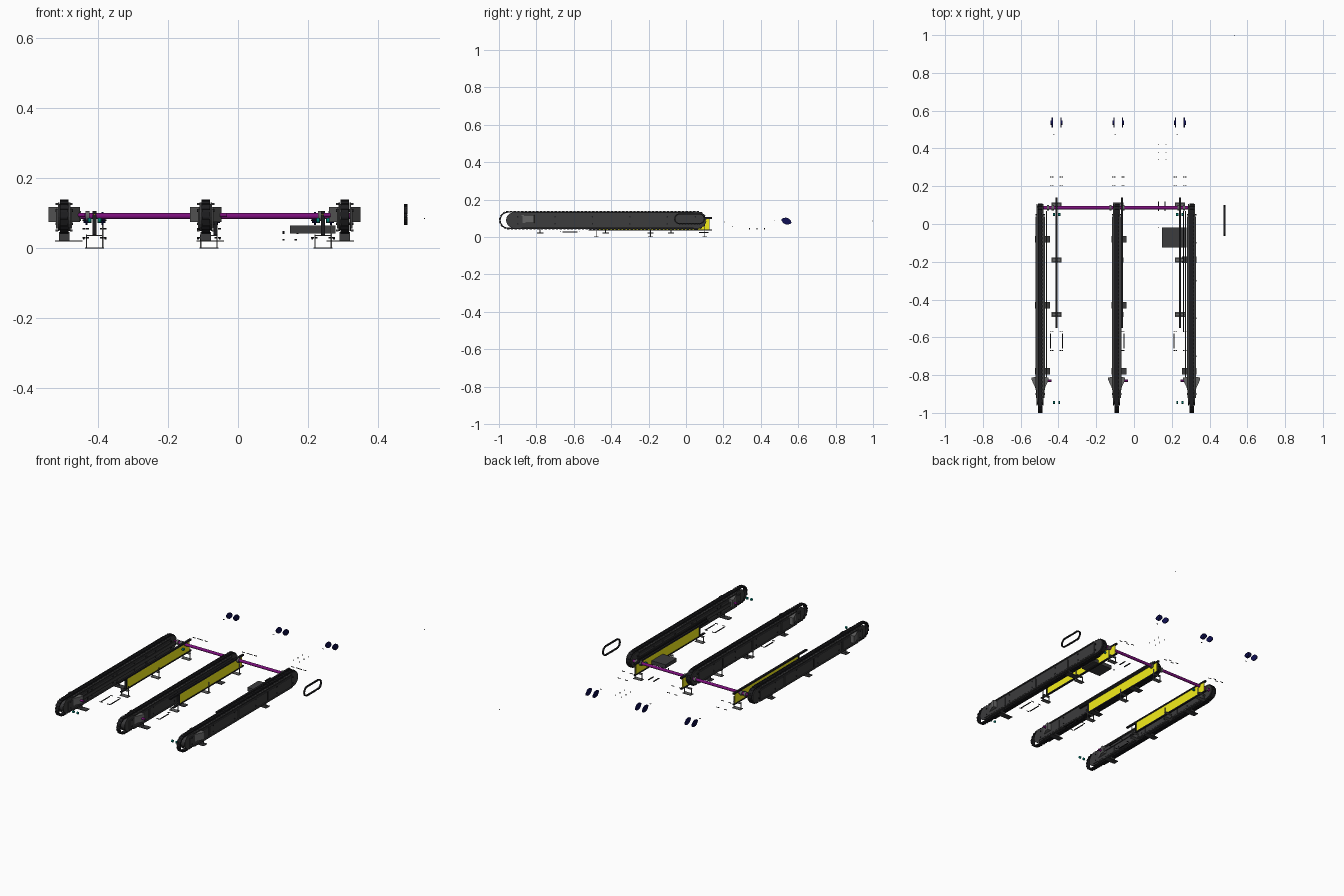
import bpy, bmesh, math
from mathutils import Matrix, Vector

if "Cube" in bpy.data.objects:
    bpy.data.objects.remove(bpy.data.objects["Cube"])


def mat(name, r, g, b):
    m = bpy.data.materials.new(name)
    m.diffuse_color = (r, g, b, 1)
    m.use_nodes = True
    m.node_tree.nodes["Principled BSDF"].inputs["Base Color"].default_value = m.diffuse_color
    return m


DARK = mat("dark_grey", .045, .045, .047)
BLACK = mat("black", .012, .012, .014)
GREY = mat("mid_grey", .13, .13, .13)
YELLOW = mat("yellow", .9, .85, .01)
PURPLE = mat("purple", .2, .005, .2)
NAVY = mat("navy", .005, .005, .09)
TEAL = mat("teal", .0, .22, .18)


def finish(name, bm, m):
    bmesh.ops.recalc_face_normals(bm, faces=bm.faces)
    me = bpy.data.meshes.new(name)
    bm.to_mesh(me)
    bm.free()
    me.materials.append(m)
    ob = bpy.data.objects.new(name, me)
    bpy.context.collection.objects.link(ob)
    return ob


def add_box(bm, c, s, rot=None):
    M = Matrix.Translation(c) @ (rot or Matrix()) @ Matrix.Diagonal((*s, 1))
    bmesh.ops.create_cube(bm, size=1, matrix=M)


def add_rod(bm, c, r, length, axis='X', seg=20):
    R = {'X': Matrix.Rotation(math.pi / 2, 4, 'Y'),
         'Y': Matrix.Rotation(math.pi / 2, 4, 'X'), 'Z': Matrix()}[axis]
    bmesh.ops.create_cone(bm, cap_ends=True, segments=seg, radius1=r, radius2=r,
                          depth=length, matrix=Matrix.Translation(c) @ R)


def boxes(name, items, m):
    bm = bmesh.new()
    for c, s in items:
        add_box(bm, c, s)
    return finish(name, bm, m)


def rods(name, items, m):
    bm = bmesh.new()
    for it in items:
        add_rod(bm, *it)
    ob = finish(name, bm, m)
    for p in ob.data.polygons:
        p.use_smooth = len(p.vertices) == 4
    return ob


def stadium(y0, y1, z, r, n=12):
    """Rounded outline in the YZ plane; y0 and y1 are the extreme ends."""
    pts = []
    for cy, a0 in ((y1 - r, -math.pi / 2), (y0 + r, math.pi / 2)):
        for i in range(n + 1):
            a = a0 + math.pi * i / n
            pts.append((cy + r * math.cos(a), z + r * math.sin(a)))
    return pts


def add_prism(bm, pts, a, b, axis=0):
    """Extrude a 2D outline from a to b along X (axis 0) or Z (axis 2)."""
    f = bm.faces.new([bm.verts.new((a, *p) if axis == 0 else (*p, a)) for p in pts])
    for v in bmesh.ops.extrude_face_region(bm, geom=[f])['geom']:
        if isinstance(v, bmesh.types.BMVert):
            v.co[axis] = b


def add_band(bm, outer, inner, x0, x1):
    n = len(outer)
    rows = [[bm.verts.new((x, y, z)) for y, z in p]
            for x, p in ((x0, outer), (x1, outer), (x1, inner), (x0, inner))]
    for k in range(4):
        a, b = rows[k], rows[(k + 1) % 4]
        for i in range(n):
            j = (i + 1) % n
            bm.faces.new((a[i], a[j], b[j], b[i]))


def walk(pts, step):
    """Evenly spaced positions and tangent angles along a closed outline."""
    left = 0
    for i, p in enumerate(pts):
        a, b = Vector(p), Vector(pts[(i + 1) % len(pts)])
        d = b - a
        t = left
        while t < d.length:
            yield a + d.normalized() * t, math.atan2(d.y, d.x)
            t += step
        left = t - d.length


def toothed_loop(name, x, y0, y1, z, r, w, t, step, tooth):
    bm = bmesh.new()
    outer, inner = stadium(y0, y1, z, r), stadium(y0 + t, y1 - t, z, r - t)
    add_band(bm, outer, inner, x - w / 2, x + w / 2)
    for p, a in walk(outer, step):
        add_box(bm, (x, p.x, p.y), (w * 1.1, step * .6, tooth), Matrix.Rotation(a, 4, 'X'))
    return finish(name, bm, BLACK)


# side label, conveyor centre x, drive unit x, direction towards the drive unit, foot rows
LANES = [("left", -.497, -.41, 1, (-.08, -.43, -.78)),
         ("middle", -.092, -.083, 1, (-.08, -.43, -.78)),
         ("right", .305, .243, -1, (-.19, -.78))]

for side, cx, ax, s, foot_rows in LANES:
    # chain loop round the whole conveyor, open at the front end
    toothed_loop(side + "_chain", cx, -.997, .106, .09, .046, .022, .006, .02, .006)

    # side plates, closed core and outer cover panels
    bm = bmesh.new()
    for k in (-1, 1):
        add_prism(bm, stadium(-.962, .106, .09, .041), cx + k * .013, cx + k * .018)
    finish(side + "_side_plates", bm, DARK)
    bm = bmesh.new()
    add_prism(bm, stadium(-.955, .098, .09, .037), cx - .0128, cx + .0128)
    finish(side + "_core", bm, DARK)
    panels = []
    for k in (-1, 1):
        for y0, y1 in ((-.92, -.74), (-.73, -.47), (-.46, -.19), (-.18, .04)):
            panels.append(((cx + k * .02, (y0 + y1) / 2, .085), (.005, y1 - y0, .056)))
        panels.append(((cx + k * .021, -.42, .127), (.007, .92, .006)))
        panels.append(((cx + k * .021, -.42, .051), (.007, .92, .006)))
    boxes(side + "_cover_panels", panels, DARK)
    if side != "middle":
        boxes(side + "_guide_bar", [((cx + s * .033, -.38, .095), (.005, .90, .02))], DARK)

    # bolts and the end shaft
    rods(side + "_bolts", [((cx, y, z), .004, .05) for y in (-.9, -.7, -.5, -.3, -.1, .05)
                           for z in (.07, .108)], BLACK)
    rods(side + "_end_shaft", [((cx + s * .025, -.83, .095), .006, .07)], PURPLE)

    # wedge guides on both sides near the front
    bm = bmesh.new()
    for k in (-1, 1):
        add_prism(bm, [(cx + k * x, y) for x, y in ((.018, -.81), (.045, -.812), (.045, -.825),
                                                    (.02, -.88), (.018, -.88))], .075, .118, 2)
    finish(side + "_wedge_guides", bm, GREY)

    # conveyor feet: flat plate and thin upright
    feet = []
    for y in foot_rows:
        feet += [((cx + s * .013, y, .021), (.078, .034, .004)),
                 ((cx, y, .034), (.03, .004, .026))]
    boxes(side + "_conveyor_feet", feet, DARK)

    # yellow drive panel held between two rails
    px = -.064 if side == "middle" else ax
    boxes(side + "_yellow_panel", [((px, -.17, .069), (.005, .59, .058))], YELLOW)
    boxes(side + "_panel_rails", [((px, -.205, .102), (.012, .69, .009)),
                                  ((px, -.19, .038), (.012, .66, .006))], BLACK)
    boxes(side + "_panel_front_block", [((px, -.47, .069), (.011, .01, .056))], BLACK)
    if side == "right":
        boxes("right_second_rail", [((.262, -.25, .102), (.006, .64, .008))], BLACK)

    # channel feet below the panel, thin bent strips
    feet = []
    for y in (-.48, -.19, .10):
        feet += [((ax, y, .0015), (.054, .026, .003)),
                 ((ax - .023, y, .02), (.004, .004, .04)),
                 ((ax + .023, y, .033), (.004, .004, .066)),
                 ((ax, y, .036), (.046, .016, .003))]
    boxes(side + "_channel_feet", feet, GREY)

    # loose spacer strips beside the drive unit
    boxes(side + "_spacer_strips", [((ax + k * .031, -.62, .027), (.005, .08, .004))
                                    for k in (-1, 1)], BLACK)

    # pair of two-bolt flange bearings set apart at the back
    bm = bmesh.new()
    t = math.radians(-20)
    for k in (-1, 1):
        x = ax + k * .023
        pts = []
        for i in range(24):
            a = math.tau * i / 24
            y = .028 * math.copysign(abs(math.cos(a)) ** 1.3, math.cos(a))
            z = .018 * math.copysign(abs(math.sin(a)) ** 1.15, math.sin(a))
            pts.append((.537 + y * math.cos(t) - z * math.sin(t),
                        .085 + y * math.sin(t) + z * math.cos(t)))
        add_prism(bm, pts, x - .003, x + .003)
        add_rod(bm, (x + k * .003, .537, .085), .012, .01)
    finish(side + "_flange_bearings", bm, NAVY)

    # loose screws and small bushes
    small = [((ax + k * .025 + d, y, z), .0022, .008, 'X', 8) for k in (-1, 1)
             for d in (-.005, .005) for y, z in ((.205, .08), (.248, .056), (-.57, .03), (-.67, .03))]
    small.append(((ax - .015, .475, .087), .0022, .008, 'X', 8))
    rods(side + "_loose_screws", small, BLACK)
    if side != "middle":
        rods(side + "_bushes", [((ax + k * .014, -.945, .08), .007, .009) for k in (-1, 1)]
             + [((ax + k * .014, .05, .08), .007, .012) for k in (-1, 1)], TEAL)

# cross shaft driving the three conveyors
rods("cross_shaft", [((-.09, .086, .092), .0085, .82)], PURPLE)
rods("shaft_collars", [((x, .086, .092), .014, .012) for x in
                       (-.455, -.43, -.125, -.055, .235, .265)], GREY)

# motor unit with mounting strips
boxes("motor_box", [((.214, -.072, .054), (.13, .105, .022))], DARK)
boxes("motor_strips", [((x, .095, .024), (.006, .05, .004)) for x in (.13, .165)], BLACK)
rods("motor_screws", [((x, y, .045), .0022, .008, 'Z', 8) for x in (.13, .17)
                      for y in (-.02, .34, .38, .42)], BLACK)

# spare timing belt set apart on the right
toothed_loop("timing_belt", .479, -.062, .100, .097, .028, .009, .005, .008, .003)

# single far loose screw at the outer edge of the layout
rods("far_screw", [((.533, .998, .085), .002, .004, 'Y', 8)], BLACK)
